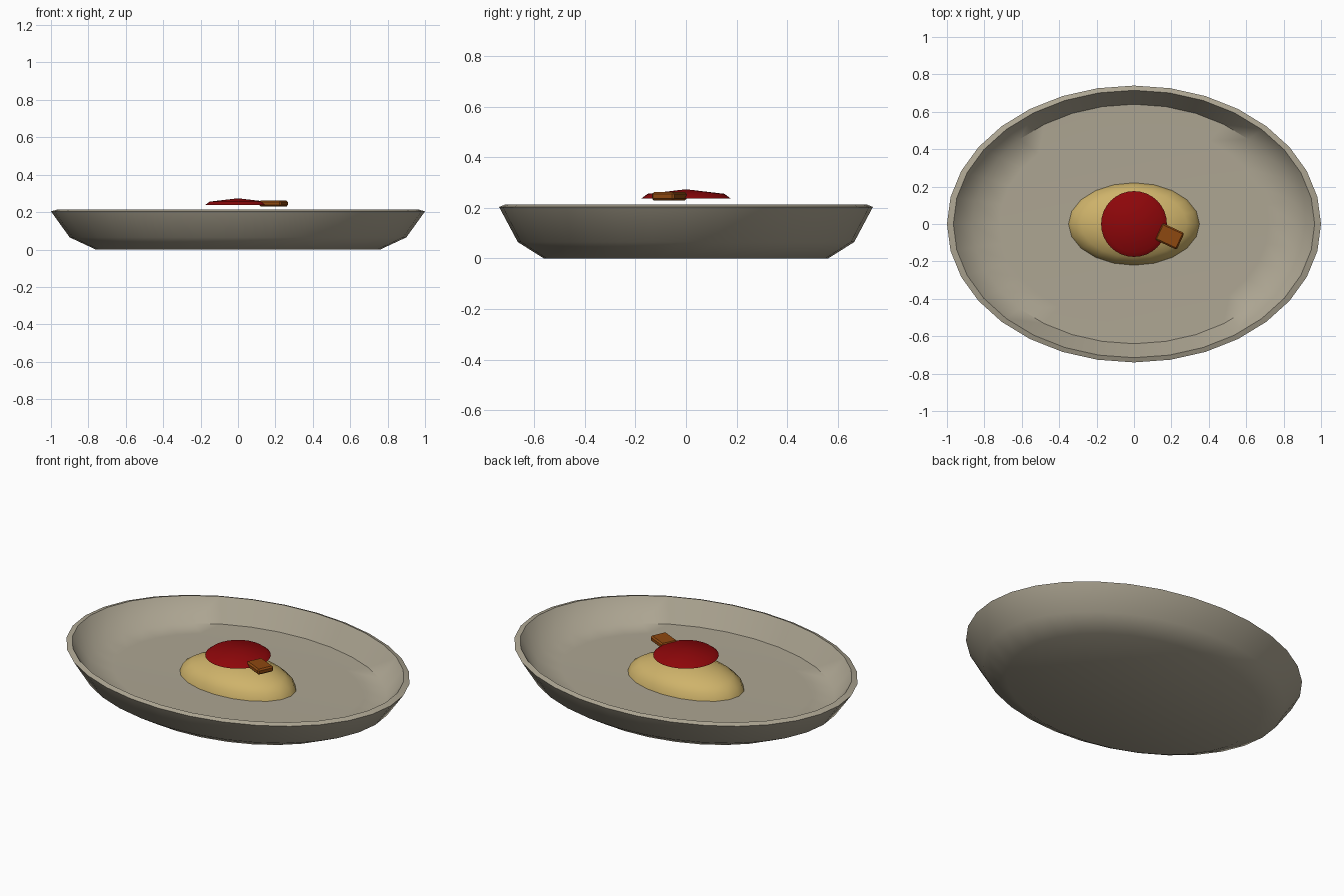
import bpy, bmesh, math

if "Cube" in bpy.data.objects:
    bpy.data.objects.remove(bpy.data.objects["Cube"])


def material(name, rgb):
    m = bpy.data.materials.new(name)
    m.diffuse_color = (*rgb, 1)
    m.use_nodes = True
    m.node_tree.nodes["Principled BSDF"].inputs["Base Color"].default_value = m.diffuse_color
    return m


def finish(bm, name, mat, angle):
    bmesh.ops.recalc_face_normals(bm, faces=bm.faces)
    me = bpy.data.meshes.new(name)
    bm.to_mesh(me)
    bm.free()
    ob = bpy.data.objects.new(name, me)
    bpy.context.collection.objects.link(ob)
    me.materials.append(mat)
    bpy.ops.object.select_all(action='DESELECT')
    ob.select_set(True)
    bpy.context.view_layer.objects.active = ob
    bpy.ops.object.shade_smooth_by_angle(angle=math.radians(angle))
    return ob


def lathe(name, profile, sides, ratio, mat, angle):
    """Oval rings from (radius, height) points, closed at both ends."""
    bm = bmesh.new()
    rings = []
    for r, z in profile:
        if r == 0:
            rings.append([bm.verts.new((0, 0, z))] * sides)
        else:
            rings.append([bm.verts.new((r * math.cos(math.tau * i / sides),
                                        r * ratio * math.sin(math.tau * i / sides), z))
                          for i in range(sides)])
    for a, b in zip(rings, rings[1:]):
        for i in range(sides):
            j = (i + 1) % sides
            bm.faces.new(list(dict.fromkeys((a[i], a[j], b[j], b[i]))))
    for ring in (rings[0], rings[-1]):
        if ring[0] is not ring[1]:
            bm.faces.new(ring)
    return finish(bm, name, mat, angle)


stone = material("grey_beige_glaze", (0.42, 0.38, 0.29))
cream = material("golden_cream", (0.62, 0.45, 0.145))
red = material("deep_red", (0.27, 0.002, 0.003))
brown = material("caramel_brown", (0.27, 0.065, 0.005))

# Shallow oval dish: outer wall, rim, inner wall and raised flat floor
lathe("oval_dish", [(0.76, 0), (0.90, 0.065), (1.0, 0.204), (0.966, 0.214),
                    (0.865, 0.088), (0.72, 0.085)],
      32, 0.74, stone, 54)

# Half-dome mound resting on the dish floor
steps = 5
lathe("mound", [(0.35 * math.cos(math.pi / 2 * k / steps) if k < steps else 0,
                 0.088 + 0.122 * math.sin(math.pi / 2 * k / steps))
                for k in range(steps + 1)], 20, 0.63, cream, 50)

# Shallow domed topping
lathe("red_topping", [(0.176, 0.238), (0.152, 0.256), (0, 0.274)],
      32, 1.0, red, 50)

# Small bevelled chunk leaning into the topping
bm = bmesh.new()
bmesh.ops.create_cube(bm, size=1)
bmesh.ops.scale(bm, vec=(0.13, 0.098, 0.033), verts=bm.verts)
bmesh.ops.bevel(bm, geom=bm.edges[:], offset=0.008, segments=1, affect='EDGES')
chunk = finish(bm, "brown_chunk", brown, 30)
chunk.location = (0.19, -0.066, 0.246)
chunk.rotation_euler = (0, 0, math.radians(-25))
